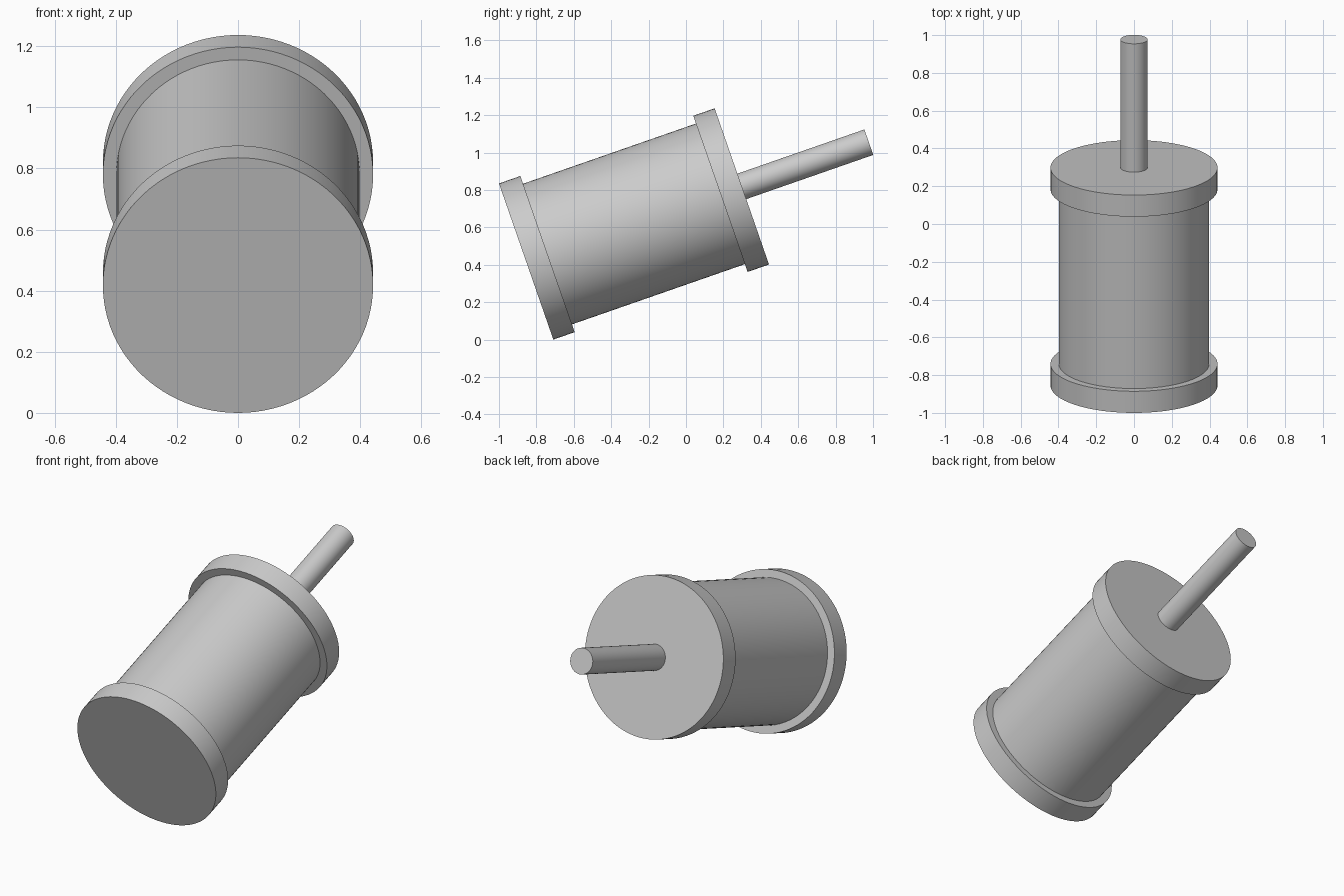
import bpy
import math
from mathutils import Vector

if "Cube" in bpy.data.objects:
    bpy.data.objects.remove(bpy.data.objects["Cube"], do_unlink=True)

TILT = math.radians(19.2)
CAP_R = 0.442
AXIS = Vector((0, math.cos(TILT), math.sin(TILT)))
# Centre of the front face, with the lower rim resting on the ground
START = Vector((0, CAP_R * math.sin(TILT) - 1, CAP_R * math.cos(TILT)))

grey = bpy.data.materials.new("plain_grey")
grey.use_nodes = True
colour = (0.6, 0.6, 0.6, 1)
grey.diffuse_color = colour
grey.node_tree.nodes["Principled BSDF"].inputs["Base Color"].default_value = colour


def tilted_cylinder(name, radius, begin, end, sides=96):
    """Cylinder along the tilted axis, between two distances from the front face."""
    bpy.ops.mesh.primitive_cylinder_add(
        vertices=sides, radius=radius, depth=end - begin,
        location=START + AXIS * (begin + end) / 2,
        rotation=(TILT - math.pi / 2, 0, 0))
    part = bpy.context.object
    part.name = name
    part.data.materials.append(grey)
    bpy.ops.object.shade_smooth_by_angle(angle=math.radians(30))
    return part


# Drum with a wider cap at each end, and a shaft out of the back
tilted_cylinder("front_cap", CAP_R, 0, 0.121)
tilted_cylinder("drum_body", 0.398, 0.121, 1.1)
tilted_cylinder("back_cap", CAP_R, 1.1, 1.221)
tilted_cylinder("shaft", 0.072, 1.221, 1.94, 64)
